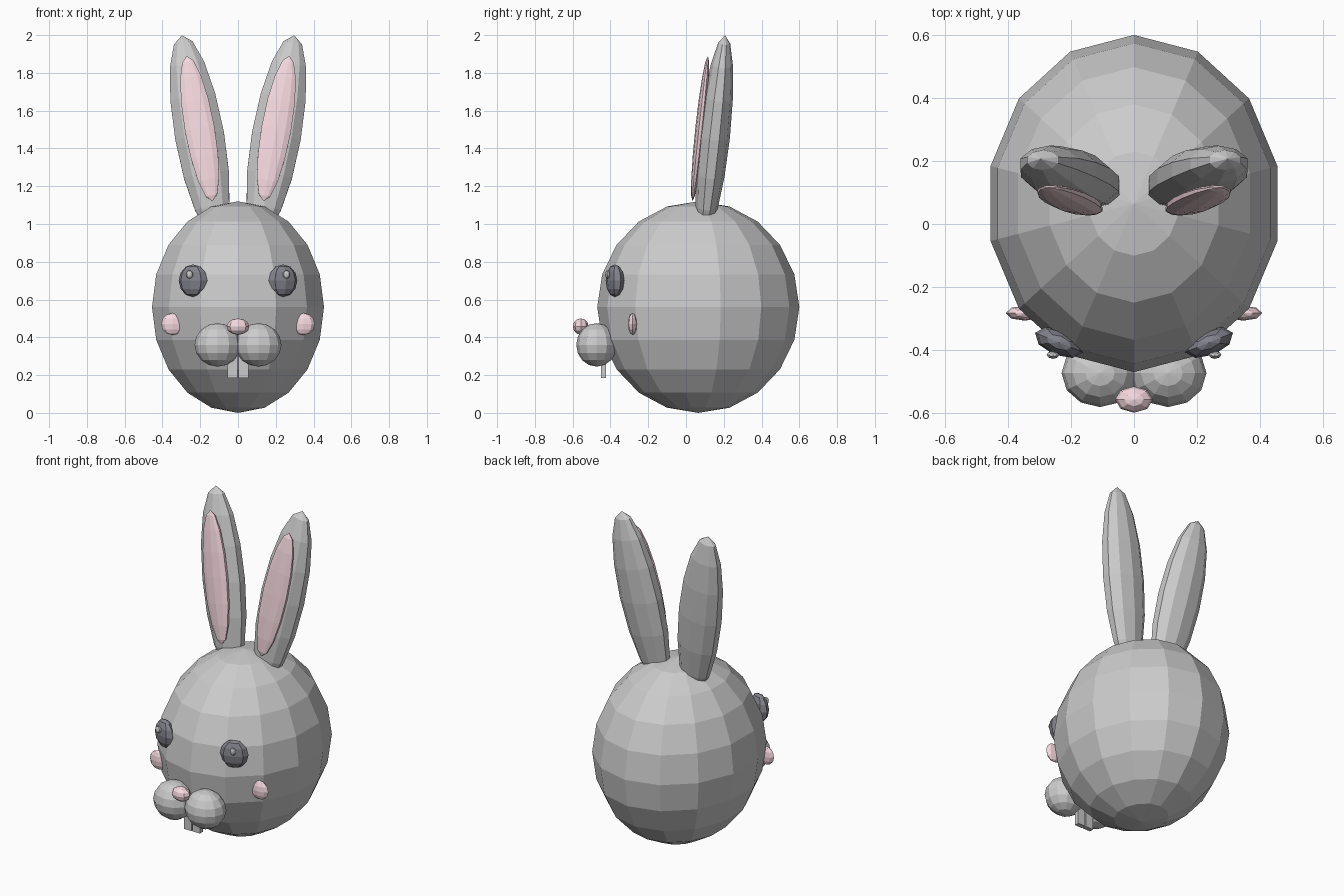
import bpy, bmesh
from math import radians
from mathutils import Matrix

if "Cube" in bpy.data.objects:
    bpy.data.objects.remove(bpy.data.objects["Cube"])


def material(name, color):
    m = bpy.data.materials.new(name)
    m.diffuse_color = color
    m.use_nodes = True
    m.node_tree.nodes["Principled BSDF"].inputs["Base Color"].default_value = m.diffuse_color
    return m


PINK = material("pink", (0.93, 0.70, 0.75, 1))
DARK = material("dark", (0.22, 0.22, 0.26, 1))


def finish(name, bm, loc, size, rot, mat):
    # Scale in the mesh, place and turn with the object
    bmesh.ops.transform(bm, matrix=Matrix.Diagonal((*size, 1)), verts=bm.verts)
    me = bpy.data.meshes.new(name)
    bm.to_mesh(me)
    bm.free()
    if mat:
        me.materials.append(mat)
    ob = bpy.data.objects.new(name, me)
    ob.location = loc
    ob.rotation_euler = [radians(a) for a in rot]
    bpy.context.collection.objects.link(ob)


def ball(name, loc, size, segs, rings, rot=(0, 0, 0), mat=None):
    bm = bmesh.new()
    bmesh.ops.create_uvsphere(bm, u_segments=segs, v_segments=rings, radius=1)
    finish(name, bm, loc, size, rot, mat)


def box(name, loc, size):
    bm = bmesh.new()
    bmesh.ops.create_cube(bm, size=1)
    finish(name, bm, loc, size, (0, 0, 0), None)


def pair(name, loc, size, segs, rings, rot=(0, 0, 0), mat=None):
    for side, s in (("right", 1), ("left", -1)):
        ball(f"{name}_{side}", (s * loc[0], loc[1], loc[2]), size, segs, rings,
             (rot[0], s * rot[1], s * rot[2]), mat)


# Head
ball("head", (0, 0.065, 0.56), (0.467, 0.535, 0.56), 14, 10)

# Ears with pink inner faces
EAR_TILT = (-6, 10, 0)
pair("ear", (0.203, 0.15, 1.465), (0.137, 0.083, 0.545), 10, 8, EAR_TILT)
pair("inner_ear", (0.203, 0.075, 1.505), (0.083, 0.026, 0.392), 10, 8, EAR_TILT, PINK)

# Eyes and their highlights
pair("eye", (0.238, -0.376, 0.70), (0.082, 0.042, 0.086), 8, 6, (0, 0, 22), DARK)
pair("eye_highlight", (0.257, -0.415, 0.733), (0.02, 0.013, 0.022), 8, 6)

# Cheeks
pair("cheek", (0.347, -0.283, 0.47), (0.06, 0.024, 0.058), 8, 6, mat=PINK)

# Muzzle and nose
pair("muzzle", (0.108, -0.473, 0.36), (0.122, 0.108, 0.115), 12, 8)
ball("nose", (0, -0.557, 0.457), (0.06, 0.042, 0.043), 8, 6, mat=PINK)

# Front teeth
for side, s in (("right", 1), ("left", -1)):
    box(f"tooth_{side}", (s * 0.029, -0.437, 0.245), (0.051, 0.028, 0.12))
